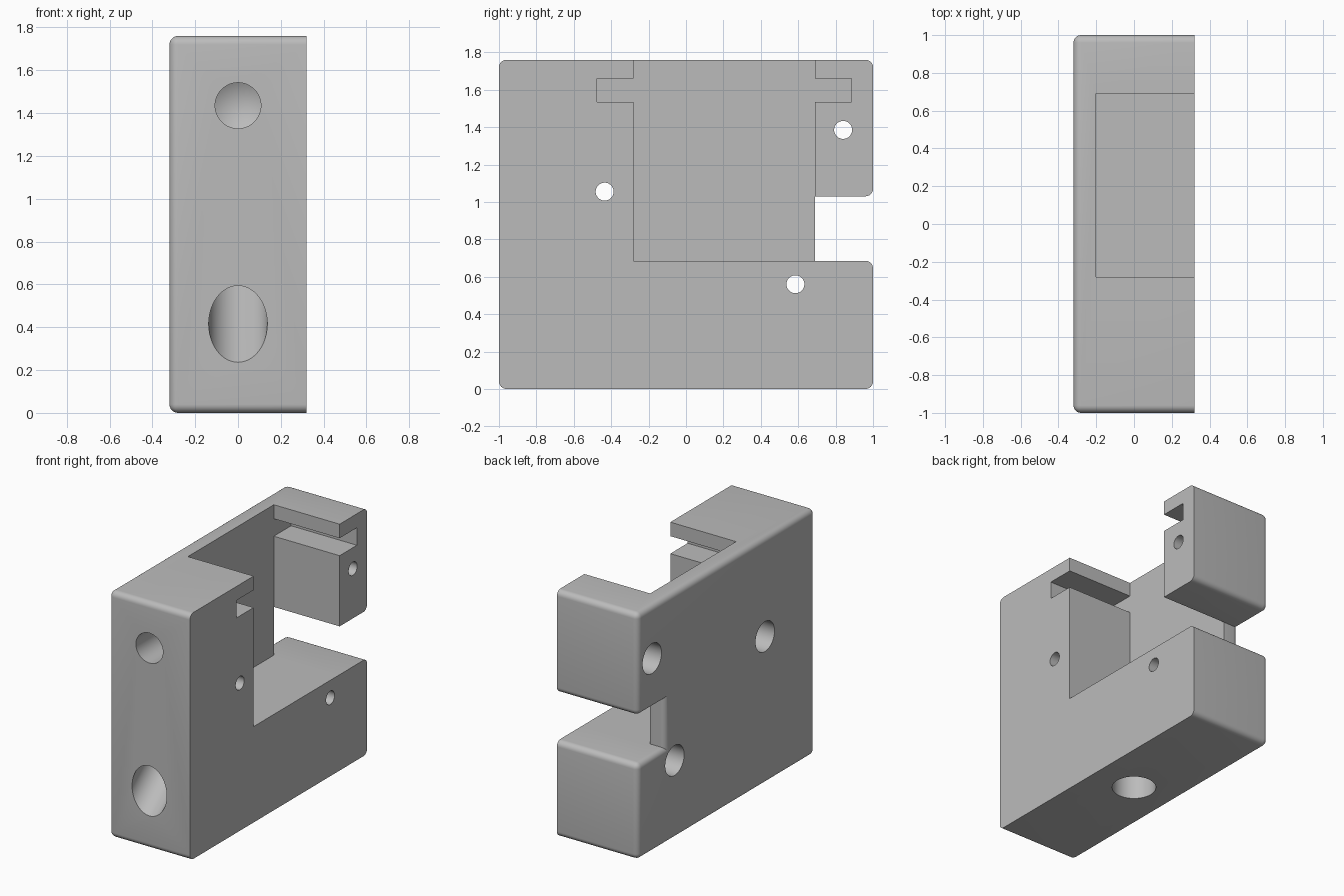
import bpy, bmesh, math
from mathutils import Vector

if "Cube" in bpy.data.objects:
    bpy.data.objects.remove(bpy.data.objects["Cube"])

HALF, HEIGHT = 0.32, 1.76          # half thickness and height
FLOOR, GAP_TOP, WALL = 0.685, 1.03, 0.69
POCKET_X, POCKET_Y = -0.2, -0.28

grey = bpy.data.materials.new("plain_grey")
grey.use_nodes = True
COLOUR = (0.5, 0.5, 0.5, 1)
grey.diffuse_color = COLOUR
grey.node_tree.nodes["Principled BSDF"].inputs["Base Color"].default_value = COLOUR


def link(name, bm):
    bmesh.ops.recalc_face_normals(bm, faces=bm.faces)
    mesh = bpy.data.meshes.new(name)
    bm.to_mesh(mesh)
    bm.free()
    mesh.materials.append(grey)
    ob = bpy.data.objects.new(name, mesh)
    bpy.context.collection.objects.link(ob)
    return ob


def extrude_profile(points, x0, x1):
    """Extrude a (y, z) outline along x."""
    bm = bmesh.new()
    face = bm.faces.new([bm.verts.new((x0, y, z)) for y, z in points])
    grown = bmesh.ops.extrude_face_region(bm, geom=[face])["geom"]
    moved = [v for v in grown if isinstance(v, bmesh.types.BMVert)]
    bmesh.ops.translate(bm, verts=moved, vec=(x1 - x0, 0, 0))
    bmesh.ops.recalc_face_normals(bm, faces=bm.faces)
    return bm


def drill(start, direction, radius, depth, tip=0.0):
    """Round cutter from start into the body, with an optional conical tip."""
    bm = bmesh.new()
    rot = Vector(direction).to_track_quat('Z', 'Y').to_matrix().to_4x4()
    lead = 0.3
    bmesh.ops.create_cone(bm, cap_ends=True, segments=48, radius1=radius,
                          radius2=radius, depth=depth + lead)
    bmesh.ops.translate(bm, verts=bm.verts, vec=(0, 0, (depth - lead) / 2))
    if tip:
        end = max(bm.faces, key=lambda f: f.calc_center_median().z)
        centre = bmesh.ops.poke(bm, faces=[end])["verts"][0]
        centre.co.z += tip
    bm.transform(rot)
    bmesh.ops.translate(bm, verts=bm.verts, vec=start)
    return link("cutter", bm)


def cut(body, cutter):
    mod = body.modifiers.new("cut", 'BOOLEAN')
    mod.operation, mod.solver, mod.object = 'DIFFERENCE', 'EXACT', cutter
    bpy.context.view_layer.objects.active = body
    bpy.ops.object.modifier_apply(modifier=mod.name)
    bpy.data.objects.remove(cutter)


# Body: block with a gap at the back, rounded outer corners and left-hand rim
bm = extrude_profile([(-1, 0), (1, 0), (1, FLOOR), (WALL, FLOOR), (WALL, GAP_TOP),
                      (1, GAP_TOP), (1, HEIGHT), (-1, HEIGHT)], -HALF, HALF)


def rounded(edge):
    a, b = (v.co for v in edge.verts)
    rim = a.x < 0 and b.x < 0
    corner = a.x * b.x < 0 and abs(a.y) > 0.99
    return rim or corner


bmesh.ops.bevel(bm, geom=[e for e in bm.edges if rounded(e)], offset=0.04,
                segments=6, profile=0.5, affect='EDGES')
body = link("bracket_body", bm)

# Pocket with a sliding-lid slot on both sides, running out into the gap
SLOT_LOW, SLOT_HIGH = 1.535, 1.66
cut(body, link("cutter", extrude_profile(
    [(POCKET_Y, FLOOR), (WALL, FLOOR), (0.8, 0.75), (0.8, 0.95), (WALL, GAP_TOP),
     (WALL, SLOT_LOW), (0.885, SLOT_LOW), (0.885, SLOT_HIGH), (WALL, SLOT_HIGH),
     (WALL, 2), (POCKET_Y, 2), (POCKET_Y, SLOT_HIGH), (-0.475, SLOT_HIGH),
     (-0.475, SLOT_LOW), (POCKET_Y, SLOT_LOW)], POCKET_X, 0.6)))

# Screw holes, counterbored from the left-hand face
for y, z in [(-0.435, 1.055), (0.84, 1.385), (0.585, 0.56)]:
    cut(body, drill((-HALF, y, z), (1, 0, 0), 0.048, 0.9))
    cut(body, drill((-HALF, y, z), (1, 0, 0), 0.107, 0.3))

# Front drilled hole, sloping front socket and bottom socket
cut(body, drill((0, -1, 1.435), (0, 1, 0), 0.107, 0.3, tip=0.06))
slope = math.radians(40)
cut(body, drill((0, -1, 0.415), (0, math.cos(slope), math.sin(slope)), 0.137, 0.5))
cut(body, drill((0, 0, 0), (0, 0, 1), 0.145, 0.4))

bpy.ops.object.select_all(action='DESELECT')
body.select_set(True)
bpy.context.view_layer.objects.active = body
bpy.ops.object.shade_smooth_by_angle(angle=math.radians(30))
